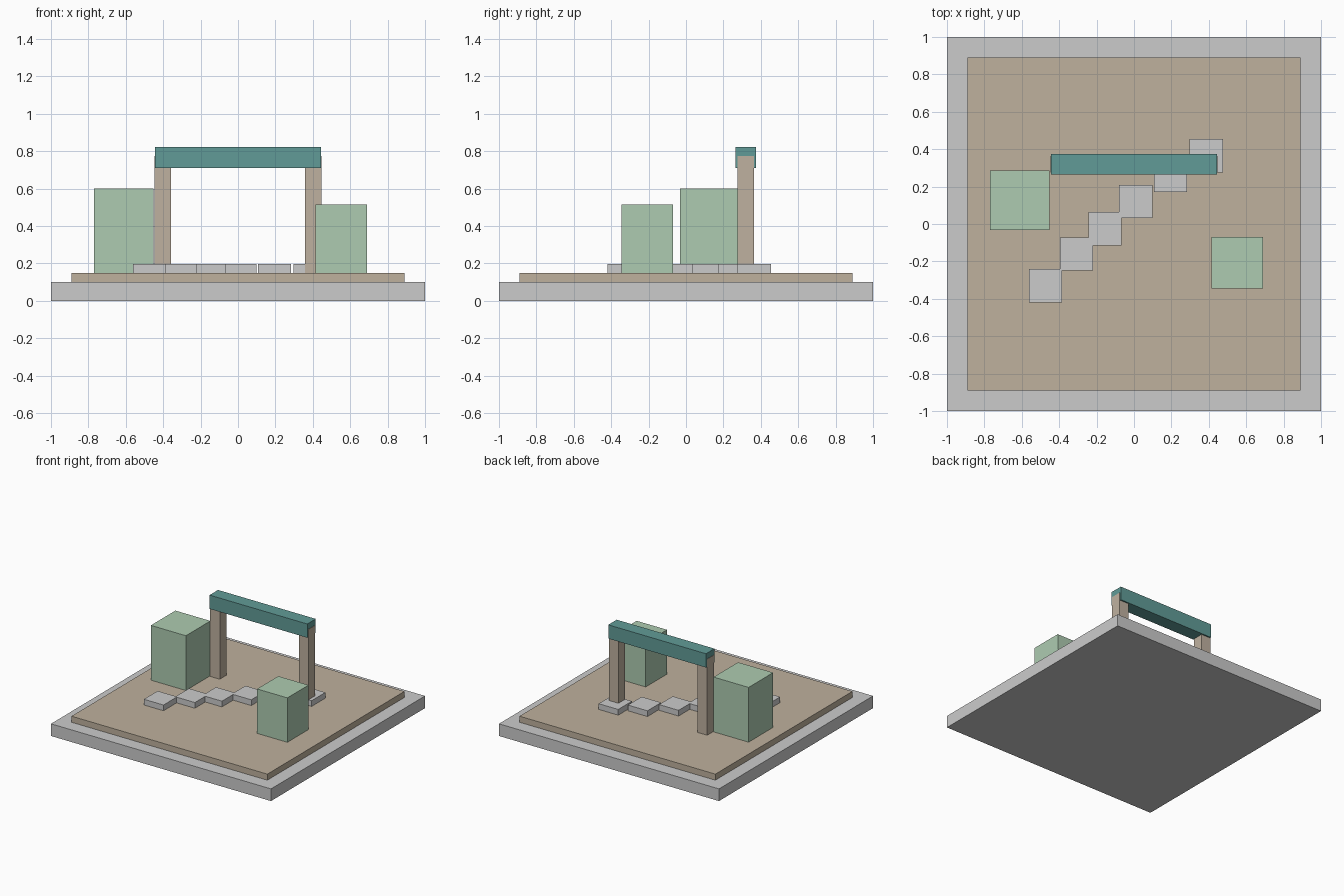
import bpy

if "Cube" in bpy.data.objects:
    bpy.data.objects.remove(bpy.data.objects["Cube"])


def material(name, rgb):
    mat = bpy.data.materials.new(name)
    mat.diffuse_color = (*rgb, 1)
    mat.use_nodes = True
    mat.node_tree.nodes["Principled BSDF"].inputs["Base Color"].default_value = mat.diffuse_color
    return mat


def box(name, center, size, z0, z1, mat=None):
    """Upright box from its plan centre, plan size and height range."""
    bpy.ops.mesh.primitive_cube_add(size=1, location=(*center, (z0 + z1) / 2))
    ob = bpy.context.object
    ob.name = name
    ob.scale = (*size, z1 - z0)
    bpy.ops.object.transform_apply(location=False, rotation=False, scale=True)
    if mat:
        ob.data.materials.append(mat)
    return ob


sand = material("sand", (0.52, 0.44, 0.34))
wood = material("wood", (0.52, 0.44, 0.35))
leaf = material("leaf", (0.42, 0.60, 0.44))
teal = material("teal", (0.12, 0.33, 0.31))

# Stepped ground
GROUND = 0.15
box("base_slab", (0, 0), (2, 2), 0, 0.1)
box("garden_bed", (0, 0), (1.78, 1.78), 0.1, GROUND, sand)

# Diagonal stepping-stone path
path = [(-0.473, -0.33), (-0.307, -0.16), (-0.155, -0.025),
        (0.01, 0.12), (0.195, 0.26), (0.387, 0.365)]
for i, p in enumerate(path, 1):
    box(f"stepping_stone_{i}", p, (0.178, 0.178), GROUND, 0.197)

# Gate: two posts and a lintel
for side, s in (("left", -1), ("right", 1)):
    box(f"{side}_gate_post", (s * 0.403, 0.32), (0.088, 0.088), GROUND, 0.775, wood)
box("gate_lintel", (0, 0.32), (0.888, 0.11), 0.71, 0.823, teal)

# Clipped hedges
box("large_hedge", (-0.611, 0.128), (0.318, 0.318), GROUND, 0.60, leaf)
box("small_hedge", (0.553, -0.208), (0.275, 0.275), GROUND, 0.515, leaf)
